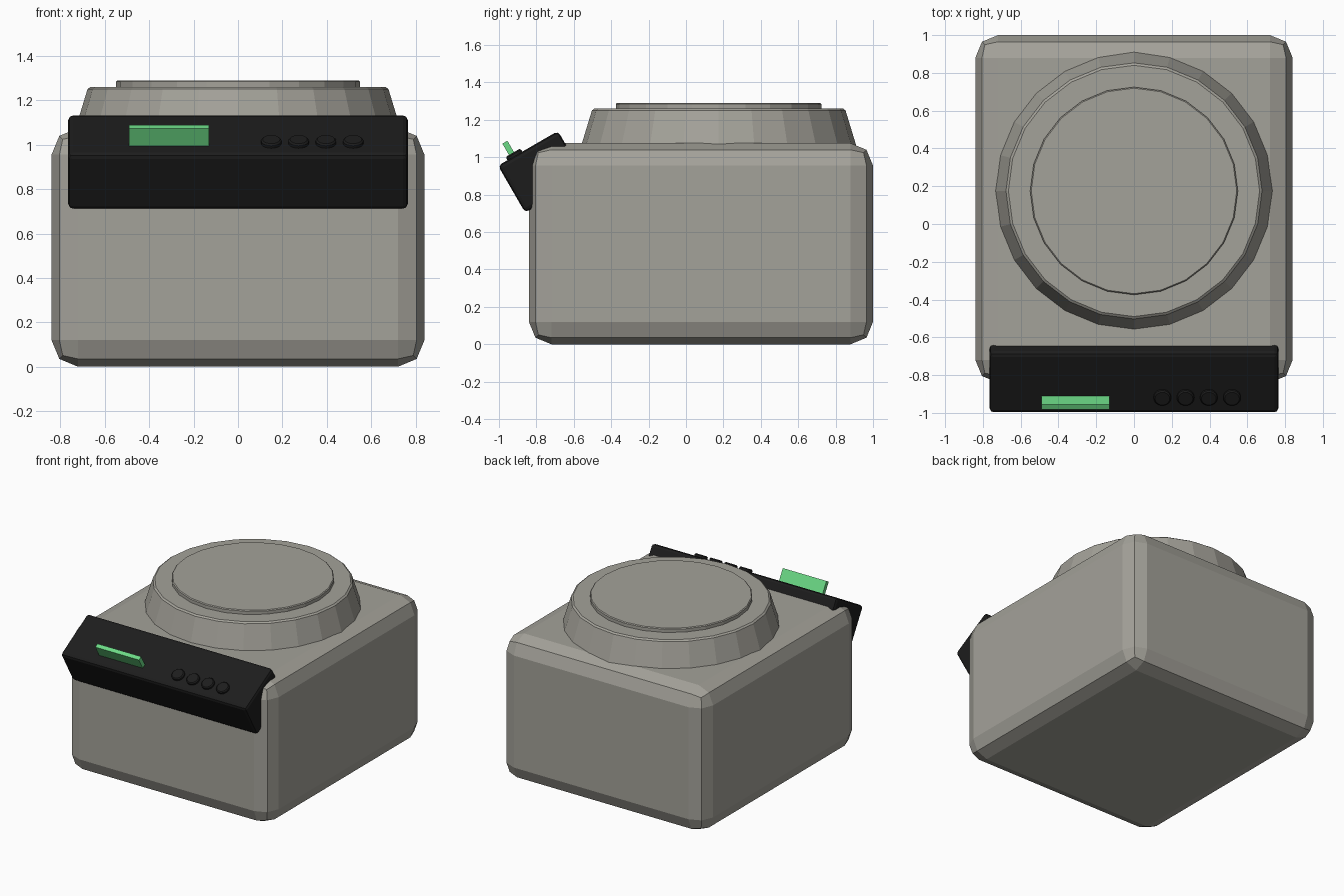
import bpy
import bmesh
from math import radians
from mathutils import Matrix, Vector

if "Cube" in bpy.data.objects:
    bpy.data.objects.remove(bpy.data.objects["Cube"])


def material(name, rgb):
    mat = bpy.data.materials.new(name)
    mat.use_nodes = True
    colour = (*rgb, 1)
    mat.diffuse_color = colour
    mat.node_tree.nodes["Principled BSDF"].inputs["Base Color"].default_value = colour
    return mat


GREY = material("warm grey", (0.37, 0.36, 0.32))
BLACK = material("soft black", (0.012, 0.012, 0.012))
GREEN = material("display green", (0.15, 0.70, 0.24))

# Tilted frame of the control panel: origin on its front lower edge
PANEL = Matrix.Translation((0, -1.005, 0.955)) @ Matrix.Rotation(radians(30), 4, "X")


def finish(name, bm, mat, frame, bevel, segments):
    mesh = bpy.data.meshes.new(name)
    bm.to_mesh(mesh)
    bm.free()
    mesh.materials.append(mat)
    obj = bpy.data.objects.new(name, mesh)
    obj.matrix_world = frame
    bpy.context.collection.objects.link(obj)
    if bevel:
        mod = obj.modifiers.new("rounded edges", "BEVEL")
        mod.width, mod.segments = bevel, segments
        mod.limit_method, mod.angle_limit = "ANGLE", radians(40)
    return obj


def box(name, low, high, mat, frame=Matrix(), bevel=0, segments=2):
    low, high = Vector(low), Vector(high)
    bm = bmesh.new()
    bmesh.ops.create_cube(bm, size=1)
    bmesh.ops.scale(bm, vec=high - low, verts=bm.verts)
    bmesh.ops.translate(bm, vec=(low + high) / 2, verts=bm.verts)
    return finish(name, bm, mat, frame, bevel, segments)


def disc(name, centre, z_low, z_high, r_low, r_high, mat, frame=Matrix(), bevel=0, sides=24):
    bm = bmesh.new()
    bmesh.ops.create_cone(bm, cap_ends=True, segments=sides, radius1=r_low,
                          radius2=r_high, depth=z_high - z_low)
    bmesh.ops.translate(bm, vec=(*centre, (z_low + z_high) / 2), verts=bm.verts)
    return finish(name, bm, mat, frame, bevel, 1)


# Main housing with broad rounded edges
box("housing", (-0.84, -0.84, 0), (0.84, 1, 1.075), GREY, bevel=0.12)

# Tapered round platform and the raised plate on top
TOP = (0, 0.175)
disc("platform", TOP, 1.03, 1.26, 0.745, 0.675, GREY, bevel=0.01)
disc("weighing_plate", TOP, 1.24, 1.29, 0.55, 0.55, GREY, bevel=0.006)

# Tilted control panel across the front edge
box("control_panel", (-0.765, 0, -0.29), (0.765, 0.37, 0), BLACK, PANEL, bevel=0.022)

# Upright display strip and row of buttons
box("display", (-0.49, 0.079, -0.02), (-0.13, 0.11, 0.09), GREEN, PANEL)
for i in range(4):
    disc(f"button_{i + 1}", (0.15 + 0.123 * i, 0.104), -0.01, 0.02, 0.046, 0.046,
         BLACK, PANEL, bevel=0.007, sides=20)
